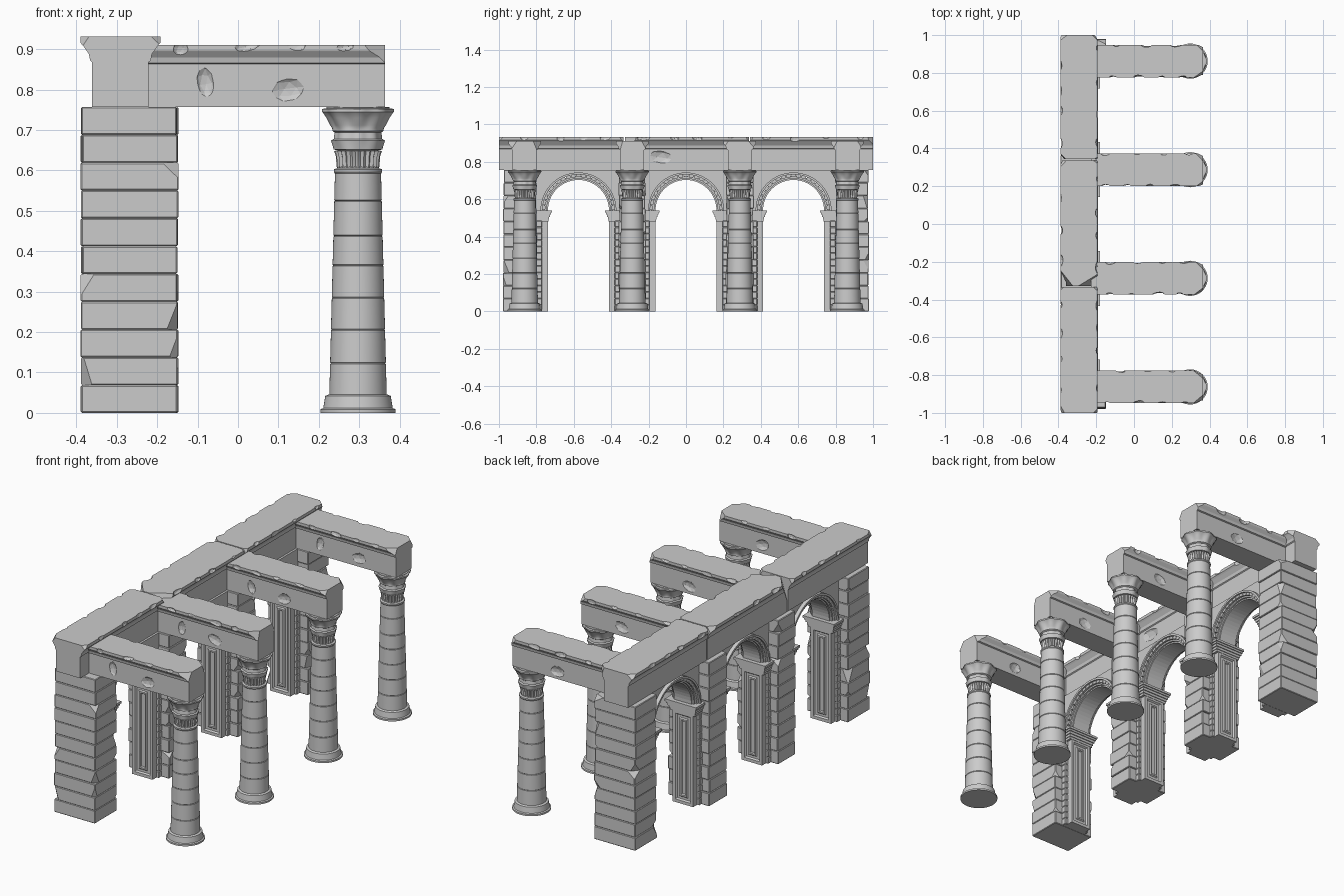
import bpy, bmesh, math, random
from mathutils import Vector, Euler, Matrix

random.seed(7)
if "Cube" in bpy.data.objects:
    bpy.data.objects.remove(bpy.data.objects["Cube"])

stone = bpy.data.materials.new("grey stone")
stone.use_nodes = True
GREY = (0.6, 0.6, 0.6, 1)
stone.diffuse_color = GREY
stone.node_tree.nodes["Principled BSDF"].inputs["Base Color"].default_value = GREY

WALL_X = -0.27                      # centre line of the arcade
ROWS = [-0.8625, -0.2875, 0.2875, 0.8625]
ARCHES = [-0.575, 0, 0.575]
SPRING, R_IN, BEAM_Z = 0.54, 0.163, 0.757
rnd = random.uniform


def finish(name, bm):
    bmesh.ops.recalc_face_normals(bm, faces=bm.faces[:])
    me = bpy.data.meshes.new(name)
    bm.to_mesh(me)
    bm.free()
    me.materials.append(stone)
    ob = bpy.data.objects.new(name, me)
    bpy.context.collection.objects.link(ob)
    return ob


def merge(dst, src):
    me = bpy.data.meshes.new("part")
    src.to_mesh(me)
    src.free()
    dst.from_mesh(me)
    bpy.data.meshes.remove(me)


def prism(pts, axis, lo, hi):
    """Extrude a 2D outline (horizontal, z) along x or y."""
    bm = bmesh.new()
    place = (lambda t, u, v: (t, u, v)) if axis == "x" else (lambda t, u, v: (u, t, v))
    a = [bm.verts.new(place(lo, u, v)) for u, v in pts]
    b = [bm.verts.new(place(hi, u, v)) for u, v in pts]
    bm.faces.new(a)
    bm.faces.new(b[::-1])
    for i in range(len(pts)):
        j = (i + 1) % len(pts)
        bm.faces.new((a[i], b[i], b[j], a[j]))
    bmesh.ops.recalc_face_normals(bm, faces=bm.faces[:])
    return bm


def box(x0, x1, y0, y1, z0, z1):
    return prism([(y0, z0), (y1, z0), (y1, z1), (y0, z1)], "x", x0, x1)


def clip(bm, corner, direction, depth):
    """Break off a corner with a flat cut."""
    n = Vector(direction).normalized()
    geom = bm.verts[:] + bm.edges[:] + bm.faces[:]
    bmesh.ops.bisect_plane(bm, geom=geom, plane_co=Vector(corner) - n * depth,
                           plane_no=n, clear_outer=True)
    bmesh.ops.holes_fill(bm, edges=[e for e in bm.edges if e.is_boundary], sides=0)


def bevel(bm, width):
    bmesh.ops.bevel(bm, geom=bm.edges[:], offset=width, segments=1, affect="EDGES")


def chip(ob, spots):
    """Knock rough pieces out; each spot is a centre and radii."""
    bm = bmesh.new()
    for centre, radii in spots:
        m = Matrix.LocRotScale(Vector(centre), Euler((rnd(-.3, .3), rnd(-.3, .3), rnd(-.3, .3))), Vector(radii))
        bmesh.ops.create_icosphere(bm, subdivisions=2, radius=1, matrix=m)
    cutter = finish("chip_cutter", bm)
    cutter.hide_render = True
    mod = ob.modifiers.new("chips", "BOOLEAN")
    mod.operation, mod.solver, mod.object = "DIFFERENCE", "EXACT", cutter
    bpy.context.view_layer.objects.active = ob
    bpy.ops.object.modifier_apply(modifier=mod.name)
    bpy.data.objects.remove(cutter)


# Columns: lathed profile of (radius, z, lobe count, lobe depth)
def lathe(name, rows, seg=96):
    bm = bmesh.new()
    rings = []
    for r, z, n, amp in rows:
        ring = []
        for i in range(seg):
            a = math.tau * i / seg
            q = r + amp * math.cos(n * a)
            ring.append(bm.verts.new((q * math.cos(a), q * math.sin(a), z)))
        rings.append(ring)
    for lo, hi in zip(rings, rings[1:]):
        for i in range(seg):
            j = (i + 1) % seg
            bm.faces.new((lo[i], lo[j], hi[j], hi[i]))
    bm.faces.new(rings[0][::-1])
    bm.faces.new(rings[-1])
    return finish(name, bm)


rows = [(.093, 0, 0, 0), (.093, .009, 0, 0), (.086, .012, 0, 0), (.081, .042, 0, 0), (.071, .046, 0, 0)]
for z in (.123, .206, .285, .365, .438, .525):
    r = .071 - .014 * (z - .046) / .55
    rows += [(r, z - .002, 0, 0), (r - .002, z, 0, 0), (r, z + .002, 0, 0)]
rows += [(.057, .592, 0, 0), (.06, .596, 0, 0), (.06, .603, 0, 0), (.051, .606, 0, 0),
         (.050, .610, 24, .003), (.052, .635, 24, .003), (.056, .648, 24, .003), (.051, .650, 0, 0),
         (.060, .652, 0, 0), (.062, .662, 8, .001), (.065, .674, 8, .002), (.058, .678, 8, .002),
         (.056, .694, 8, .002), (.063, .698, 0, 0), (.063, .705, 8, .001), (.066, .712, 8, .003),
         (.074, .730, 8, .004), (.083, .742, 8, .003), (.086, .745, 8, .003), (.086, .752, 8, .003),
         (.078, .754, 0, 0), (.078, BEAM_Z, 0, 0)]
column = lathe("column_1", rows)
bpy.context.view_layer.objects.active = column
column.select_set(True)
bpy.ops.object.shade_smooth_by_angle(angle=math.radians(32))
column.select_set(False)
for i, y in enumerate(ROWS):
    ob = column
    if i:
        ob = column.copy()
        ob.name = f"column_{i + 1}"
        bpy.context.collection.objects.link(ob)
    ob.location = (0.297, y, 0)

# Piers of stacked, chipped blocks
for i, y in enumerate(ROWS):
    y0, y1 = {0: (-.98, -.795), 3: (.795, .98)}.get(i, (y - .076, y + .076))
    pier = bmesh.new()
    course = BEAM_Z / 11
    for k in range(11):
        lo = (-.39 + rnd(0, .005), y0 + rnd(0, .008), k * course)
        hi = (-.147 - rnd(0, .005), y1 - rnd(0, .008), (k + 1) * course)
        b = box(lo[0], hi[0], lo[1], hi[1], lo[2], hi[2])
        bevel(b, .003)
        for sx, sy in random.sample([(-1, -1), (-1, 1), (1, -1), (1, 1)], random.choice((0, 1, 1, 2))):
            sz = random.choice((-1, 1))
            corner = (hi[0] if sx > 0 else lo[0], hi[1] if sy > 0 else lo[1], hi[2] if sz > 0 else lo[2])
            clip(b, corner, (sx * rnd(.4, 1), sy * rnd(.4, 1), sz * rnd(.2, .8)), rnd(.012, .024))
        merge(pier, b)
    finish(f"pier_{i + 1}", pier)

# Arcade: panelled jambs, imposts, ringed arches and the wall above
for i, yc in enumerate(ARCHES):
    for side, label in ((-1, "front"), (1, "back")):
        def slab(half, inner, outer, z0, z1):
            ya, yb = sorted((yc + side * inner, yc + side * outer))
            return box(WALL_X - half, WALL_X + half, ya, yb, z0, z1)

        jamb = slab(.06, R_IN, .2, 0, .485)
        face = [f for f in jamb.faces if f.normal.y * side < -.9]
        for thick, depth in ((.016, 0), (.006, -.008), (.012, 0), (.005, .006), (.008, 0), (.004, -.006)):
            bmesh.ops.inset_region(jamb, faces=face, thickness=thick, depth=depth, use_even_offset=True)
        finish(f"jamb_{label}_{i + 1}", jamb)

        bricks = bmesh.new()
        for k in range(14):
            b = slab(.075, .194, .225, k * .485 / 14, (k + 1) * .485 / 14)
            bevel(b, .003)
            merge(bricks, b)
        finish(f"jamb_bricks_{label}_{i + 1}", bricks)

        impost = bmesh.new()
        for z0, z1, out in ((.48, .492, .004), (.492, .505, .008), (.505, .518, .013), (.518, .528, .018), (.528, SPRING, .023)):
            merge(impost, slab(.068 + out, R_IN - out + .002, .23, z0, z1))
        finish(f"impost_{label}_{i + 1}", impost)

    def arc(r, a0, a1, n):
        return [(yc + r * math.cos(a0 + (a1 - a0) * k / n), SPRING + r * math.sin(a0 + (a1 - a0) * k / n))
                for k in range(n + 1)]

    rings = bmesh.new()
    for r0, r1, half in ((R_IN, .176, .05), (.170, .186, .06), (.192, .203, .08)):
        merge(rings, prism(arc(r0, 0, math.pi, 28) + arc(r1, math.pi, 0, 28), "x", WALL_X - half, WALL_X + half))
    finish(f"arch_rings_{i + 1}", rings)

    stones = bmesh.new()
    step = math.pi / 21
    for k in range(21):
        a, b = k * step + .01, (k + 1) * step - .01
        merge(stones, prism(arc(.178, a, b, 1) + arc(.198, b, a, 1), "x", WALL_X - .071, WALL_X + .071))
    finish(f"arch_stones_{i + 1}", stones)

    outline = arc(.195, 0, math.pi, 28) + [(yc - .23, SPRING), (yc - .23, BEAM_Z), (yc + .23, BEAM_Z), (yc + .23, SPRING)]
    finish(f"spandrel_{i + 1}", prism(outline, "x", WALL_X - .06, WALL_X + .06))


def mirrored(half, centre):
    return [(centre + u, v) for u, v in half] + [(centre - u, v) for u, v in half[::-1]]


# Long wall beam in three lengths, with a flared cornice
wall_half = [(.070, .757), (.070, .868), (.075, .872), (.078, .888), (.092, .908), (.099, .916), (.099, .932)]
for i, (y0, y1) in enumerate([(-1, -.333), (-.327, .337), (.343, 1)]):
    bm = prism(mirrored(wall_half, -.291), "y", y0, y1)
    for y, sy in ((y0, -1), (y1, 1)):
        for x, sx in ((-.39, -1), (-.192, 1)):
            big = .05 if (i == 1 and sy < 0) else rnd(.01, .022)
            clip(bm, (x, y, .932), (sx * rnd(.5, 1), sy * rnd(.4, 1), rnd(.2, .7)), big)
    ob = finish(f"wall_beam_{i + 1}", bm)
    spots = []
    for sx in (-1, 1):
        y = y0 + rnd(.08, .14)
        while y < y1 - .06:
            spots.append(((-.291 + sx * .106, y, rnd(.925, .94)), (rnd(.012, .022), rnd(.02, .04), rnd(.012, .03))))
            y += rnd(.11, .19)
    if i == 1:
        spots.append(((-.185, -.13, .825), (.05, .09, .05)))
    chip(ob, spots)

# Cross beams from the wall to each column
cross_half = [(.064, .757), (.064, .863), (.071, .866), (.074, .880), (.084, .894), (.086, .897), (.086, .910)]
for i, y in enumerate(ROWS):
    bm = prism(mirrored(cross_half, y), "x", -.228, .364)
    for sy in (-1, 1):
        clip(bm, (.364, y + sy * .086, .910), (rnd(.5, 1), sy * rnd(.5, 1), rnd(.2, .6)), rnd(.014, .03))
    ob = finish(f"cross_beam_{i + 1}", bm)
    spots = []
    for sy in (-1, 1):
        x = rnd(-.15, -.08)
        while x < .3:
            spots.append(((x, y + sy * .092, rnd(.9, .915)), (rnd(.02, .04), rnd(.011, .02), rnd(.012, .026))))
            x += rnd(.1, .17)
        # Worn hollows in the lower band
        spots.append(((.13 + rnd(-.04, .04), y + sy * .078, .80), (.05, .024, .035)))
    spots.append(((-.08, y - .076, .815), (.025, .022, .045)))
    chip(ob, spots)
